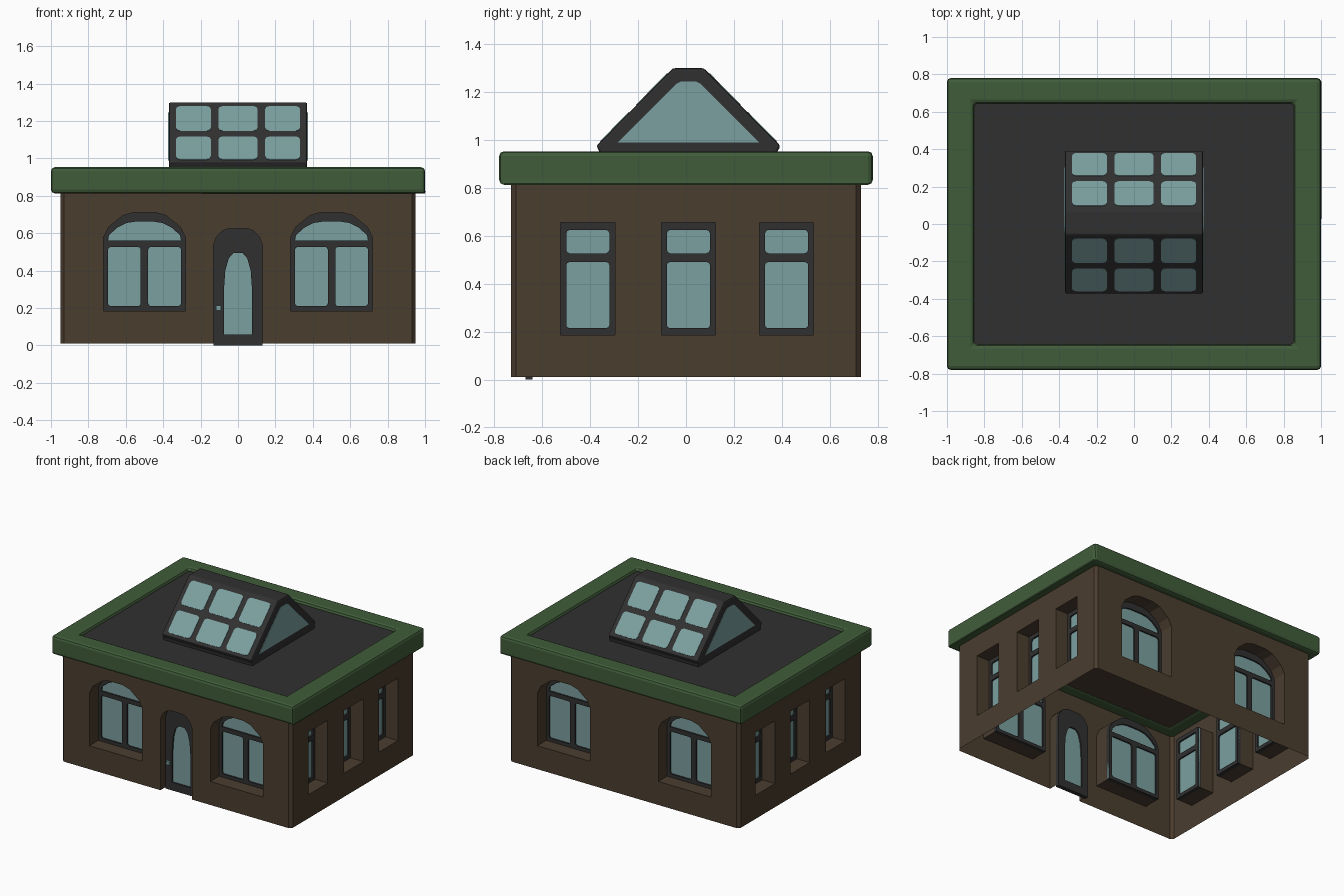
import bpy, bmesh, math
from mathutils import Matrix

if "Cube" in bpy.data.objects:
    bpy.data.objects.remove(bpy.data.objects["Cube"])

T = Matrix.Translation
R = lambda deg, ax: Matrix.Rotation(math.radians(deg), 4, ax)


def material(name, rgb):
    m = bpy.data.materials.new(name)
    m.diffuse_color = (*rgb, 1)
    m.use_nodes = True
    m.node_tree.nodes["Principled BSDF"].inputs["Base Color"].default_value = m.diffuse_color
    return m


BROWN = material("brown_wall", (0.070, 0.047, 0.028))
GREEN = material("green_trim", (0.052, 0.108, 0.042))
DARK = material("charcoal", (0.030, 0.030, 0.031))
GLASS = material("pale_teal_glass", (0.200, 0.350, 0.350))


def add(name, bm, mat, mx, bevel=0):
    me = bpy.data.meshes.new(name)
    bm.to_mesh(me)
    bm.free()
    me.materials.clear()
    me.materials.append(mat)
    ob = bpy.data.objects.new(name, me)
    ob.matrix_world = mx
    bpy.context.collection.objects.link(ob)
    if bevel:
        b = ob.modifiers.new("bevel", 'BEVEL')
        b.width, b.segments, b.limit_method = bevel, 2, 'ANGLE'
    return ob


def panel(name, outlines, z0, z1, mat, mx, bevel=0):
    """Filled 2D outlines (inner ones are holes) from local z0 to z1."""
    cu = bpy.data.curves.new(name, 'CURVE')
    cu.dimensions, cu.fill_mode = '2D', 'BOTH' if z1 > z0 else 'FRONT'
    cu.extrude = (z1 - z0) / 2
    for pts in outlines:
        s = cu.splines.new('POLY')
        s.points.add(len(pts) - 1)
        for p, (x, y) in zip(s.points, pts):
            p.co = (x, y, 0, 1)
        s.use_cyclic_u = True
    tmp = bpy.data.objects.new("tmp", cu)
    me = bpy.data.meshes.new_from_object(tmp)
    bpy.data.objects.remove(tmp)
    bm = bmesh.new()
    bm.from_mesh(me)
    bpy.data.meshes.remove(me)
    bpy.data.curves.remove(cu)
    bmesh.ops.remove_doubles(bm, verts=bm.verts, dist=1e-5)
    for f in bm.faces:
        f.material_index, f.smooth = 0, False
    if z1 > z0:
        if bevel:
            bmesh.ops.dissolve_limit(bm, angle_limit=0.01, verts=bm.verts, edges=bm.edges)
        bmesh.ops.recalc_face_normals(bm, faces=bm.faces)
    else:
        bm.normal_update()
        bmesh.ops.reverse_faces(bm, faces=[f for f in bm.faces if f.normal.z < 0])
    return add(name, bm, mat, mx @ T((0, 0, (z0 + z1) / 2)), bevel)


def strip(name, pts, z0, z1, mat, mx, closed=True):
    """Single-sided band: a polyline swept along local z."""
    bm = bmesh.new()
    lo = [bm.verts.new((x, y, z0)) for x, y in pts]
    hi = [bm.verts.new((x, y, z1)) for x, y in pts]
    n = len(pts)
    for i in range(n if closed else n - 1):
        j = (i + 1) % n
        f = bm.faces.new((lo[i], lo[j], hi[j], hi[i]))
        if closed:
            f.normal_flip()
    return add(name, bm, mat, mx)


def rect(x0, x1, y0, y1, c=0):
    if not c:
        return [(x0, y0), (x1, y0), (x1, y1), (x0, y1)]
    k = c * 0.3
    return [(x0 + c, y0), (x1 - c, y0), (x1 - k, y0 + k), (x1, y0 + c), (x1, y1 - c), (x1 - k, y1 - k),
            (x1 - c, y1), (x0 + c, y1), (x0 + k, y1 - k), (x0, y1 - c), (x0, y0 + c), (x0 + k, y0 + k)]


def sym(half, cx=0):
    """Mirror the right half of an outline (listed bottom to top)."""
    return [(cx + x, y) for x, y in half] + [(cx - x, y) for x, y in reversed(half)]


# Opening outlines and panes, as (u, z) on a wall
def arched(cx):
    outer = sym([(.218, .185), (.218, .58), (.19, .635), (.115, .695), (.055, .712)], cx)
    top = sym([(.195, .56), (.19, .59), (.145, .63), (.095, .655), (.05, .662)], cx)
    return outer, [top, rect(cx - .195, cx - .02, .21, .527, .015), rect(cx + .02, cx + .195, .21, .527, .015)]


def plain(cx):
    return rect(cx - .113, cx + .113, .187, .655), [
        rect(cx - .09, cx + .09, .215, .49, .012), rect(cx - .09, cx + .09, .527, .625, .015)]


DOOR = sym([(.13, 0), (.13, .54), (.115, .58), (.085, .612), (.05, .626)])
X, Y, Z0, Z1, C = .95, .73, .01, .82, .02


def wall(name, turn, half, dist, windows, door=False):
    mx = R(turn, 'Z') @ T((0, -dist, 0)) @ R(90, 'X')
    edge = rect(-half, half, Z0, Z1)
    if door:                                   # notch for the doorway
        notch = [(x, max(z, Z0)) for x, z in reversed(DOOR)]
        edge = edge[:1] + notch + edge[1:]
        strip("door_reveal", list(reversed(notch)), -.065, 0, BROWN, mx, closed=False)
    panel(name, [edge] + [w[0] for w in windows], 0, 0, BROWN, mx)
    for i, (outer, panes) in enumerate(windows):
        tag = f"{name}_window_{i + 1}"
        strip(tag + "_reveal", outer, -.11, 0, BROWN, mx)
        panel(tag + "_frame", [outer] + panes, -.135, -.105, DARK, mx)
        panel(tag + "_glass", [outer], -.124, -.116, GLASS, mx @ T((0, .42, 0)) @ Matrix.Diagonal((1, .97, 1, 1)) @ T((0, -.42, 0)))
    return mx


# Walls: an open-bottomed shell with recessed windows
arches = [arched(-.5), arched(.5)]
front = wall("front_wall", 0, X - C, Y, arches, door=True)
wall("back_wall", 180, X - C, Y, arches)
wall("right_wall", 90, Y - C, X, [plain(u) for u in (-.41, .01, .42)])
wall("left_wall", 270, Y - C, X, [plain(-u) for u in (-.41, .01, .42)])
for sx, sy, tag in ((1, -1, "front_right"), (1, 1, "back_right"), (-1, 1, "back_left"), (-1, -1, "front_left")):
    pts = [(sx * (X - C), sy * Y), (sx * X, sy * (Y - C))]
    strip(tag + "_corner", pts if sx * sy < 0 else pts[::-1], Z0, Z1, BROWN, Matrix(), closed=False)
panel("ceiling", [rect(-X, X, -Y, Y)], Z1, Z1, BROWN, Matrix())

# Door with arched glass and a small handle
door_glass = sym([(.075, .06), (.075, .3), (.068, .4), (.05, .465), (.025, .494)])
panel("door", [DOOR, door_glass], -.09, -.06, DARK, front)
panel("door_glass", [door_glass], -.079, -.072, GLASS, front)
panel("door_handle", [rect(-.117, -.09, .188, .215)], -.06, -.045, GLASS, front)

# Roof: green edge ring around a slightly sunken dark deck
panel("roof_trim", [rect(-1, 1, -.78, .78), rect(-.855, .855, -.645, .645)], .813, .953, GREEN, Matrix(), .02)
panel("roof_deck", [rect(-.87, .87, -.66, .66)], .825, .93, DARK, Matrix())

# Skylight: prism with flat ridge, glazed slopes and gables
side = R(90, 'Z') @ R(90, 'X')
profile = [(-.36, .925), (-.36, .95), (-.375, .975), (-.055, 1.3), (.075, 1.3), (.395, .975), (.38, .95), (.38, .925)]
panel("skylight_body", [profile], -.37, .37, DARK, side, .01)
gable = [(-.285, .99), (.305, .99), (.06, 1.235), (.04, 1.245), (-.02, 1.245), (-.04, 1.235)]
panel("skylight_right_gable_glass", [gable], .367, .373, GLASS, side)
panel("skylight_left_gable_glass", [gable], -.373, -.367, GLASS, side)
panes = [rect(a, b, c, d, .022) for a, b in ((-.332, -.145), (-.105, .105), (.145, .332))
         for c, d in ((.025, .197), (.24, .425))]
slope = T((0, -.385, .975)) @ R(45.4, 'X')
for tag, turn in (("front", 0), ("back", 180)):
    panel(f"skylight_{tag}_panes", panes, -.003, .003, GLASS, T((0, .01, 0)) @ R(turn, 'Z') @ slope)
